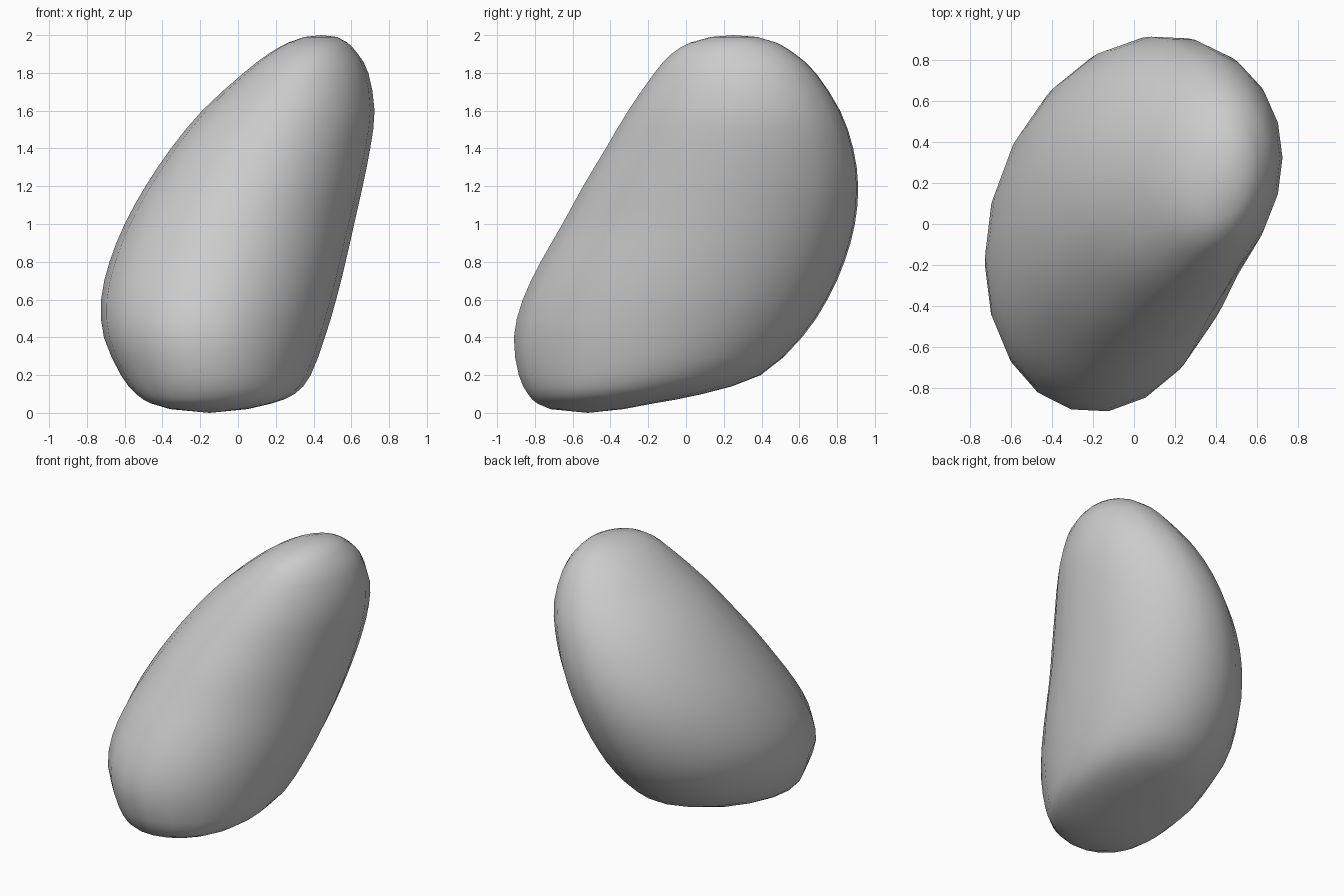
import bpy, bmesh
from math import sin, cos, asin, pi

if "Cube" in bpy.data.objects:
    bpy.data.objects.remove(bpy.data.objects["Cube"])

# Horizontal slices of the stone: z, xmin, xmax, ymin, ymax
SLICES = [
    (0.00, -0.15, -0.15, -0.52, -0.52),
    (0.02, -0.36, 0.05, -0.72, -0.33),
    (0.05, -0.46, 0.18, -0.79, -0.17),
    (0.10, -0.54, 0.30, -0.84, 0.09),
    (0.20, -0.62, 0.385, -0.89, 0.40),
    (0.40, -0.71, 0.46, -0.917, 0.62),
    (0.60, -0.725, 0.52, -0.87, 0.755),
    (0.80, -0.68, 0.57, -0.775, 0.845),
    (1.00, -0.60, 0.615, -0.66, 0.90),
    (1.20, -0.49, 0.66, -0.55, 0.917),
    (1.40, -0.355, 0.70, -0.43, 0.89),
    (1.60, -0.19, 0.723, -0.31, 0.82),
    (1.80, 0.03, 0.69, -0.17, 0.69),
    (1.90, 0.16, 0.635, -0.08, 0.58),
    (1.96, 0.265, 0.58, 0.02, 0.48),
    (1.99, 0.35, 0.525, 0.13, 0.38),
    (2.00, 0.44, 0.44, 0.25, 0.25),
]
SEGMENTS = 20
SKEW = asin(0.12)   # turns each oval slightly towards the x = y diagonal


def midpoint(i):
    """Smooth spline midpoint between slices i and i + 1."""
    p = [SLICES[j] for j in (i - 1, i, i + 1, i + 2)]
    return tuple((-a + 9 * b + 9 * c - d) / 16 for a, b, c, d in zip(*p))


# Refine the slices away from the poles
rows = []
for i, s in enumerate(SLICES):
    rows.append(s)
    if 2 <= i <= len(SLICES) - 4:
        rows.append(midpoint(i))

# Stone: loft ovals through the slices
bm = bmesh.new()
rings = []
for z, x0, x1, y0, y1 in rows[1:-1]:
    cx, cy, a, b = (x0 + x1) / 2, (y0 + y1) / 2, (x1 - x0) / 2, (y1 - y0) / 2
    angles = [2 * pi * k / SEGMENTS for k in range(SEGMENTS)]
    rings.append([bm.verts.new((cx + a * cos(t), cy + b * sin(t + SKEW), z)) for t in angles])
bottom = bm.verts.new((rows[0][1], rows[0][3], rows[0][0]))
top = bm.verts.new((rows[-1][1], rows[-1][3], rows[-1][0]))
for k in range(SEGMENTS):
    n = (k + 1) % SEGMENTS
    bm.faces.new((bottom, rings[0][n], rings[0][k]))
    bm.faces.new((top, rings[-1][k], rings[-1][n]))
    for lo, hi in zip(rings, rings[1:]):
        bm.faces.new((lo[k], lo[n], hi[n], hi[k]))
bmesh.ops.recalc_face_normals(bm, faces=bm.faces)
for f in bm.faces:
    f.smooth = True

mesh = bpy.data.meshes.new("stone")
bm.to_mesh(mesh)
bm.free()
stone = bpy.data.objects.new("stone", mesh)
bpy.context.collection.objects.link(stone)
